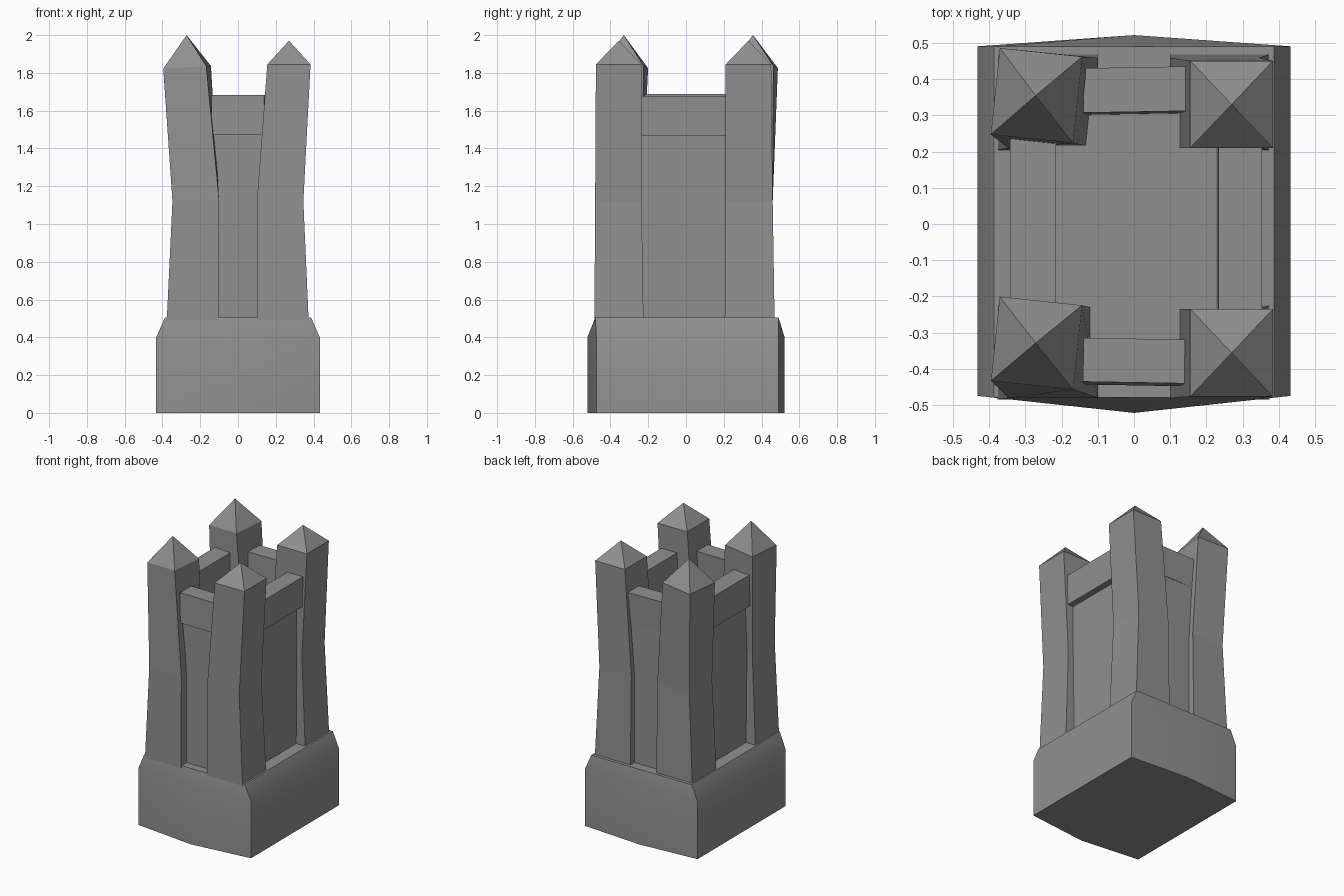
import bpy
import bmesh
import math
from mathutils import Matrix, Vector

cube = bpy.data.objects.get("Cube")
if cube:
    bpy.data.objects.remove(cube, do_unlink=True)

stone = bpy.data.materials.new("grey stone")
stone.use_nodes = True
colour = (0.28, 0.28, 0.28, 1)
stone.diffuse_color = colour
stone.node_tree.nodes["Principled BSDF"].inputs["Base Color"].default_value = colour


def finish(name, bm):
    bmesh.ops.recalc_face_normals(bm, faces=bm.faces)
    mesh = bpy.data.meshes.new(name)
    bm.to_mesh(mesh)
    bm.free()
    mesh.materials.append(stone)
    obj = bpy.data.objects.new(name, mesh)
    bpy.context.collection.objects.link(obj)
    return obj


def loft(name, rings, apex=None):
    """Skin a stack of rings, closed by flat caps or a pointed roof."""
    bm = bmesh.new()
    loops = [[bm.verts.new(p) for p in ring] for ring in rings]
    count = len(rings[0])
    for low, high in zip(loops, loops[1:]):
        for i in range(count):
            j = (i + 1) % count
            bm.faces.new((low[i], low[j], high[j], high[i]))
    bm.faces.new(loops[0][::-1])
    if apex:
        tip = bm.verts.new(apex)
        for i in range(count):
            bm.faces.new((loops[-1][i], loops[-1][(i + 1) % count], tip))
    else:
        bm.faces.new(loops[-1])
    return finish(name, bm)


def rect(x0, x1, y0, y1, z, turn=0, tilt=0):
    """Four corners of a rectangle, turned and tilted about its centre."""
    mid = Vector(((x0 + x1) / 2, (y0 + y1) / 2, z))
    spin = (Matrix.Rotation(math.radians(tilt), 3, "Y")
            @ Matrix.Rotation(math.radians(turn), 3, "Z"))
    corners = ((x0, y0), (x1, y0), (x1, y1), (x0, y1))
    return [mid + spin @ (Vector((x, y, z)) - mid) for x, y in corners]


def block(name, x0, x1, y0, y1, z0, z1, turn=0, lean=(0, 0)):
    """Box whose top is shifted sideways by the lean."""
    dx, dy = lean
    return loft(name, [rect(x0, x1, y0, y1, z0, turn),
                       rect(x0 + dx, x1 + dx, y0 + dy, y1 + dy, z1, turn)])


# Plinth with bowed front and back and a sloping shoulder
def plinth_ring(x, front, back, bow_front, bow_back, z):
    return [(-x, front, z), (0, bow_front, z), (x, front, z),
            (x, back, z), (0, bow_back, z), (-x, back, z)]


plinth = loft("plinth", [
    plinth_ring(0.433, -0.475, 0.491, -0.522, 0.522, 0),
    plinth_ring(0.433, -0.475, 0.491, -0.522, 0.522, 0.4),
    plinth_ring(0.387, -0.48, 0.49, -0.48, 0.49, 0.505),
])
bpy.context.view_layer.objects.active = plinth
plinth.select_set(True)
bpy.ops.object.shade_smooth_by_angle(angle=math.radians(30))
plinth.select_set(False)

# Keep walls and roof deck, set back behind the towers
block("keep", -0.305, 0.305, -0.425, 0.425, 0.5, 1.475)

# Parapets overhanging the walls
block("front_parapet", -0.14, 0.14, -0.446, -0.325, 1.475, 1.682, -1, (0, 0.008))
block("back_parapet", -0.14, 0.143, 0.304, 0.427, 1.475, 1.682, 1, (0, 0.006))
block("left_parapet", 0.228, 0.349, -0.27, 0.27, 1.468, 1.678, 0, (0.005, 0))
block("right_parapet", -0.342, -0.215, -0.27, 0.27, 1.47, 1.688)

# Corner towers: waisted shafts with pyramid roofs, the right pair twisted
for row, foot, top_left, top_right in (
        ("front", (-0.485, -0.225), (-0.477, -0.235), (-0.446, -0.212)),
        ("back", (0.205, 0.469), (0.21, 0.451), (0.235, 0.475))):
    waist = (foot[0] + 0.004, foot[1] - 0.01)
    mid_left, mid_right = sum(top_left) / 2, sum(top_right) / 2
    loft(row + "_left_tower", [
        rect(0.1, 0.374, *foot, 0.49),
        rect(0.1, 0.346, *waist, 1.12),
        rect(0.155, 0.384, *top_left, 1.845),
    ], (0.27, mid_left, 1.97))
    loft(row + "_right_tower", [
        rect(-0.377, -0.1, *foot, 0.49),
        rect(-0.347, -0.1, *waist, 1.12),
        rect(-0.384, -0.155, *top_right, 1.83, -6, -3),
    ], (-0.272, mid_right, 2.0))
